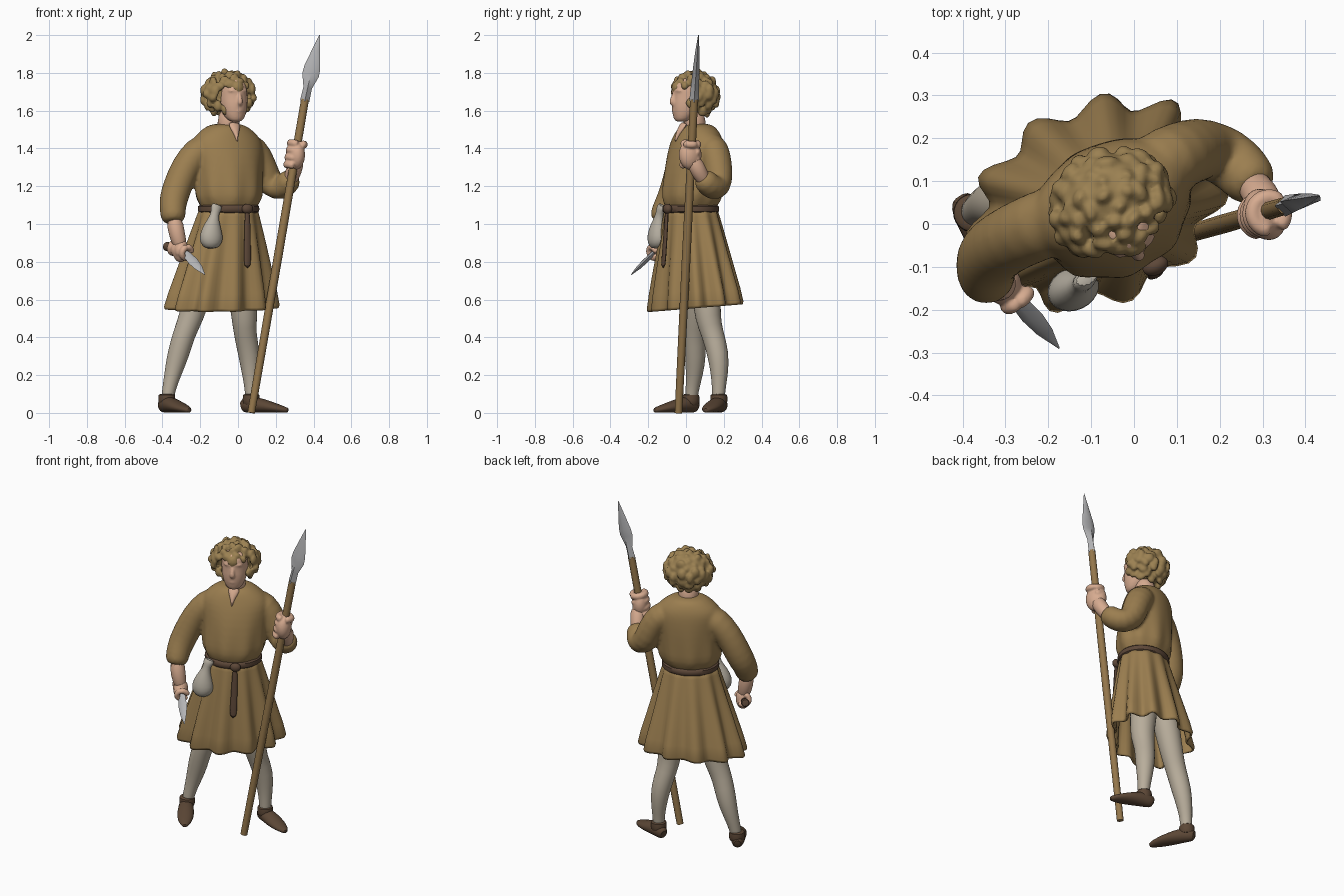
import bpy, bmesh, math, random
from mathutils import Vector, Matrix

random.seed(4)
cube = bpy.data.objects.get("Cube")
if cube:
    bpy.data.objects.remove(cube, do_unlink=True)


def material(name, r, g, b, rough=0.8):
    m = bpy.data.materials.new(name)
    m.use_nodes = True
    m.diffuse_color = (r, g, b, 1)
    bsdf = m.node_tree.nodes["Principled BSDF"]
    bsdf.inputs["Base Color"].default_value = (r, g, b, 1)
    bsdf.inputs["Roughness"].default_value = rough
    return m


CLOTH = material("tan_cloth", .33, .21, .08)
HAIR = material("brown_hair", .33, .22, .085)
SKIN = material("skin", .68, .41, .28)
STOCKING = material("pale_stocking", .48, .42, .33)
SHOE = material("shoe_leather", .105, .062, .036)
LEATHER = material("belt_leather", .11, .064, .04)
WOOD = material("shaft_wood", .3, .185, .072)
STEEL = material("steel", .45, .45, .46)
POUCH = material("pouch_cloth", .47, .43, .36)

Y, Z = Vector((0, 1, 0)), Vector((0, 0, 1))
FRONT = Vector((.42, -.9, 0)).normalized()      # the body is turned to its left
SIDE = Z.cross(FRONT)


def finish(name, bm, mat, smooth=True, subdiv=0, fuse=0):
    """Make the object; fuse is the voxel size for melting its parts together."""
    bmesh.ops.recalc_face_normals(bm, faces=bm.faces)
    for f in bm.faces:
        f.smooth = smooth
    me = bpy.data.meshes.new(name)
    bm.to_mesh(me)
    bm.free()
    me.materials.append(mat)
    me.set_sharp_from_angle(angle=math.radians(60))
    ob = bpy.data.objects.new(name, me)
    bpy.context.scene.collection.objects.link(ob)
    if subdiv:
        mod = ob.modifiers.new("round", "SUBSURF")
        mod.levels = mod.render_levels = subdiv
    if fuse:
        mod = ob.modifiers.new("fuse", "REMESH")
        mod.mode, mod.voxel_size, mod.use_smooth_shade = "VOXEL", fuse, True
        mod = ob.modifiers.new("soften", "SMOOTH")
        mod.factor, mod.iterations = .5, 4
    return ob


def add_sweep(bm, stations, ref=Y, level=False, sides=14, cap=True, folds=0, phase=0):
    """Rings of (x, y, z, half width[, half depth[, fold size]]) joined along a path."""
    pts = [Vector(s[:3]) for s in stations]
    rings = []
    for i, s in enumerate(stations):
        t = Z if level else (pts[min(i + 1, len(pts) - 1)] - pts[max(i - 1, 0)]).normalized()
        side = t.cross(ref).normalized()
        up = side.cross(t)
        a = s[3]
        b = s[4] if len(s) > 4 else a
        amp = s[5] if len(s) > 5 else 0
        ring = []
        for k in range(sides):
            th = math.tau * k / sides
            g = 1 + amp * math.cos(folds * (th - phase) + math.pi)
            ring.append(bm.verts.new(pts[i] + g * (side * a * math.cos(th) + up * b * math.sin(th))))
        rings.append(ring)
    for lo, hi in zip(rings, rings[1:]):
        for k in range(sides):
            n = (k + 1) % sides
            bm.faces.new((lo[k], lo[n], hi[n], hi[k]))
    if cap:
        bm.faces.new(rings[0])
        bm.faces.new(rings[-1])


def sweep(name, mat, stations, smooth=True, subdiv=1, **kw):
    bm = bmesh.new()
    add_sweep(bm, stations, **kw)
    return finish(name, bm, mat, smooth, subdiv)


def add_ball(bm, centre, radii, axis=FRONT, seg=14):
    turn = Matrix((Z.cross(axis), axis, Z)).transposed().to_4x4()
    mat = Matrix.Translation(centre) @ turn @ Matrix.Diagonal((*radii, 1))
    bmesh.ops.create_uvsphere(bm, u_segments=seg, v_segments=seg // 2 + 2, radius=1, matrix=mat)


# Tunic top: body and both sleeves melted into one garment
bm = bmesh.new()
add_sweep(bm, [
    (-.05, .025, 1.06, .145, .125), (-.05, .025, 1.1, .155, .135, .03),
    (-.05, .03, 1.14, .185, .158, .05), (-.05, .035, 1.22, .187, .154, .03),
    (-.05, .045, 1.32, .188, .147, .01), (-.055, .055, 1.41, .2, .132),
    (-.06, .06, 1.46, .185, .118), (-.06, .06, 1.5, .138, .1),
    (-.06, .06, 1.535, .085, .075)],
    ref=FRONT, level=True, sides=36, folds=9)
add_sweep(bm, [
    (-.15, .025, 1.415, .08), (-.215, -.002, 1.385, .084), (-.28, -.03, 1.3, .08),
    (-.32, -.055, 1.2, .08), (-.343, -.08, 1.13, .078), (-.347, -.115, 1.07, .07),
    (-.34, -.14, 1.0, .067)])
add_sweep(bm, [
    (.02, .115, 1.42, .082), (.085, .152, 1.395, .083), (.128, .17, 1.31, .078), (.162, .175, 1.22, .078),
    (.21, .162, 1.187, .076), (.255, .125, 1.2, .07), (.292, .075, 1.262, .062)], ref=SIDE)
finish("tunic_top", bm, CLOTH, subdiv=1, fuse=.01)

# Neck and collar opening
sweep("neck", SKIN, [(-.055, .055, 1.46, .062), (-.05, .045, 1.54, .06), (-.04, .035, 1.61, .058)])
sweep("collar_opening", SKIN, [(-.022, -.005, 1.54, .045, .014), (-.014, -.03, 1.5, .028, .016),
                               (-.009, -.044, 1.47, .011, .013), (-.004, -.057, 1.435, .003, .008)],
      ref=FRONT, sides=8)

# Pleated skirt, its hem dropping a little towards the front
skirt = sweep("tunic_skirt", CLOTH, [
    (-.05, .025, 1.1, .15, .13), (-.053, .028, 1.04, .168, .142, .03),
    (-.062, .035, .9, .208, .167, .055), (-.072, .041, .76, .246, .192, .075),
    (-.08, .047, .64, .278, .212, .09), (-.085, .05, .565, .295, .222, .095),
    (-.085, .05, .55, .29, .218, .095)],
    subdiv=0, ref=FRONT, level=True, sides=88, cap=False, folds=11, phase=1.38)
for v in skirt.data.vertices:
    v.co.z += .15 * v.co.y * (1.1 - v.co.z)
thick = skirt.modifiers.new("cloth_thickness", "SOLIDIFY")
thick.thickness = .012

# Belt with knot and hanging end
sweep("belt", LEATHER, [(-.05, .025, 1.055, .155, .136), (-.05, .025, 1.062, .168, .148),
                        (-.05, .025, 1.098, .168, .148), (-.05, .025, 1.105, .155, .136)],
      ref=FRONT, level=True, sides=36)
bm = bmesh.new()
add_ball(bm, (.05, -.098, 1.08), (.032, .022, .027))
finish("belt_knot", bm, LEATHER)
sweep("belt_end", LEATHER, [(.05, -.1, 1.09, .015, .01), (.05, -.106, .98, .019, .01),
                            (.05, -.114, .86, .022, .01), (.05, -.122, .76, .024, .01)],
      ref=FRONT, sides=8)

# Pouch with a gathered neck
sweep("pouch", POUCH, [
    (-.11, -.125, 1.105, .036, .018), (-.117, -.135, 1.078, .03, .024), (-.124, -.14, 1.048, .02),
    (-.135, -.148, 1.0, .044, .038), (-.142, -.152, .94, .068, .054), (-.142, -.152, .9, .064, .052),
    (-.14, -.15, .868, .034)], ref=FRONT, sides=12)

# Bare forearms
sweep("right_forearm", SKIN, [(-.34, -.13, 1.04, .048), (-.325, -.14, .95, .043), (-.302, -.14, .87, .04)])
sweep("left_forearm", SKIN, [(.265, .11, 1.21, .04), (.298, .065, 1.28, .043), (.31, .035, 1.35, .047)], ref=SIDE)


def fist(name, centre, axis, start, radii, grip, finger):
    """A palm with four fingers and a thumb curled round a handle along the axis."""
    c, axis = Vector(centre), Vector(axis).normalized()
    v = axis.cross(Vector(start)).normalized()
    u = v.cross(axis)

    def curl(mid, angles):
        path = [(*(mid + grip * (u * math.cos(h) + v * math.sin(h))), finger) for h in angles]
        add_sweep(bm, path, ref=axis, sides=8)

    bm = bmesh.new()
    add_ball(bm, c, radii)
    for i in range(4):
        curl(c + axis * (i - 1.5) * finger * 1.75, [.6 * k - .25 for k in range(8)])
    curl(c + axis * finger * 2.8, (0, -.7, -1.4, -2))
    return finish(name, bm, SKIN, subdiv=1, fuse=.005)


# Spear held in the left hand
foot, neck, tip = Vector((.07, -.04, 0)), Vector((.355, .043, 1.66)), Vector((.432, .066, 2))
sweep("spear_shaft", WOOD, [(*foot, .02), (*foot.lerp(neck, .5), .023), (*neck, .021)], subdiv=0, sides=12)
sweep("spear_head", STEEL, [(*neck.lerp(tip, t), a, b) for t, a, b in (
    (-.03, .025, .025), (.18, .023, .022), (.38, .045, .019), (.5, .043, .017), (.75, .023, .011), (1, .002, .002))],
    smooth=False, subdiv=0, sides=4)
grasp = foot.lerp(neck, .823) - Y * .006
fist("left_hand", grasp, neck - foot, (.6, .8, 0), (.05, .066, .08), .04, .022)

# Dagger held in the right hand
butt, guard, point = Vector((-.385, -.05, .885)), Vector((-.272, -.178, .84)), Vector((-.175, -.29, .732))
sweep("dagger_handle", LEATHER, [(*butt, .027), (*butt.lerp(guard, .12), .027),
                                 (*butt.lerp(guard, .3), .017), (*guard, .018)], ref=Z, sides=10)
sweep("dagger_blade", STEEL, [(*guard.lerp(point, t), a, b) for t, a, b in (
    (-.1, .021, .012), (.35, .027, .013), (.65, .021, .011), (1, .002, .002))],
    smooth=False, subdiv=0, ref=Vector((-.5, 0, 1)), sides=4)
fist("right_hand", (-.305, -.138, .862), guard - butt, (-.5, .2, .8), (.044, .047, .066), .032, .019)

# Stockinged legs
sweep("right_leg", STOCKING, [
    (-.15, .06, .88, .09), (-.215, .055, .62, .075), (-.25, .05, .5, .066), (-.285, .042, .42, .06),
    (-.317, .05, .31, .06), (-.347, .046, .2, .045), (-.37, .03, .11, .034), (-.375, .025, .04, .036)])
sweep("left_leg", STOCKING, [
    (-.02, .08, .88, .09), (.025, .11, .62, .078), (.035, .115, .5, .07), (.036, .14, .42, .06),
    (.06, .172, .31, .06), (.068, .178, .2, .046), (.072, .172, .11, .034), (.072, .172, .04, .036)])


# Shoes with ankle collars
def shoe(name, heel, toe, ankle):
    h, t = Vector((*heel, 0)), Vector((*toe, 0))
    bm = bmesh.new()
    add_sweep(bm, [(*(h.lerp(t, k) + Z * d), w, d) for k, w, d in (
        (-.02, .024, .03), (.1, .04, .043), (.3, .045, .044), (.55, .052, .034),
        (.8, .044, .023), (.95, .026, .016), (1.02, .012, .012))], ref=Z)
    add_sweep(bm, [(*ankle, z, r) for z, r in ((.03, .048), (.07, .046), (.098, .047), (.1, .034))], level=True)
    finish(name, bm, SHOE, subdiv=1)


shoe("right_shoe", (-.405, .06), (-.26, -.165), (-.377, .026))
shoe("left_shoe", (.02, .195), (.262, .105), (.07, .174))

# Head with nose, brow and lips melted in
c = Vector((-.032, .018, 0))
face = c + FRONT * .098
bm = bmesh.new()
add_sweep(bm, [(*(c + FRONT * off + Z * z), a, b) for z, off, a, b in (
    (1.54, .05, .028, .028), (1.558, .04, .05, .048), (1.6, .022, .07, .076), (1.645, .008, .078, .092),
    (1.68, 0, .08, .094), (1.73, 0, .08, .1), (1.78, -.01, .06, .08))], ref=FRONT, level=True, sides=18)
add_sweep(bm, [(*(face + FRONT * out + Z * z), r) for z, out, r in (
    (1.7, -.014, .011), (1.668, 0, .013), (1.642, .008, .018), (1.63, -.012, .014))], ref=FRONT, sides=8)
add_ball(bm, face - FRONT * .014 + Z * 1.598, (.024, .014, .011))
add_ball(bm, face - FRONT * .024 + Z * 1.706, (.058, .022, .014))
finish("head", bm, SKIN, subdiv=1, fuse=.006)

# Wavy hair: overlapping clumps on a skull cap, open at the face and fuller at the sides
bm = bmesh.new()
centre = Vector((-.051, .042, 1.686))


def bare(d):
    return d.z < .27 and d.dot(FRONT) > .56 or d.z < -.86


add_ball(bm, centre - FRONT * .02 + Z * .012, (.114, .1, .108), seg=24)
clumps = 95
for i in range(clumps):
    z = 1 - 2 * (i + .5) / clumps
    a = i * math.pi * (3 - math.sqrt(5)) + random.uniform(-.15, .15)
    d = Vector((math.sqrt(1 - z * z) * math.cos(a), math.sqrt(1 - z * z) * math.sin(a), z))
    if not bare(d):
        out = Vector((d.x, d.y, 0)).normalized()
        full = .12 if d.z > .3 else .126
        spot = FRONT * d.dot(FRONT) * full + SIDE * d.dot(SIDE) * full * 1.08 + Z * d.z * .108
        wide, tall = random.uniform(.02, .034), random.uniform(.022, .036)
        add_ball(bm, centre + spot * random.uniform(.94, 1.03), (wide, .019, tall), axis=out, seg=8)
finish("curly_hair", bm, HAIR, fuse=.007)
